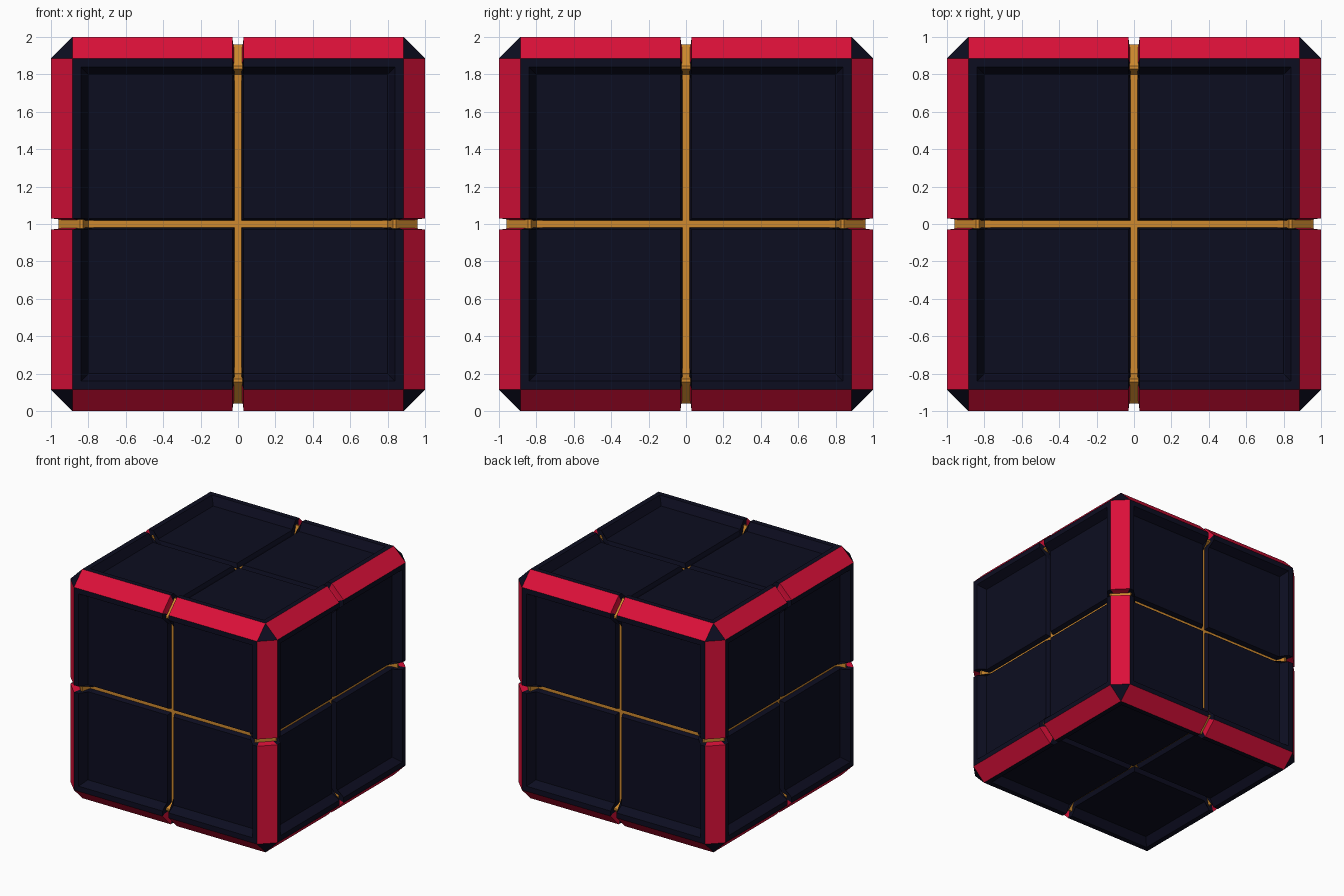
import bpy, bmesh
from itertools import permutations, product

if "Cube" in bpy.data.objects:
    bpy.data.objects.remove(bpy.data.objects["Cube"])


def material(name, rgb):
    m = bpy.data.materials.new(name)
    m.diffuse_color = (*rgb, 1)
    m.use_nodes = True
    m.node_tree.nodes["Principled BSDF"].inputs["Base Color"].default_value = m.diffuse_color
    return m


navy = material("dark navy", (0.0037, 0.004, 0.0144))
red = material("crimson", (0.71, 0.005, 0.041))
orange = material("amber", (0.63, 0.255, 0.028))

CYCLES = [(0, 1, 2), (1, 2, 0), (2, 0, 1)]


def place(order, pts):
    """Send local (u, v, w) points to the axes given by order."""
    out = []
    for p in pts:
        q = [0, 0, 0]
        for axis, val in zip(order, p):
            q[axis] = val
        out.append(q)
    return out


def shell(g, p, m, c, hp, H):
    """One octant of a chamfered cube with recessed panels: (points, material slot)."""
    faces = []
    for o in CYCLES:
        faces.append((place(o, [(g, g, hp), (p, g, hp), (p, p, hp), (g, p, hp)]), 0))   # panel
        faces.append((place(o, [(c, g, H), (c, c, H), (H, c, c), (H, g, c)]), 1))       # chamfer
    for o in permutations(range(3)):
        faces.append((place(o, [(p, g, hp), (p, p, hp), (m, m, H), (m, g, H)]), 0))     # recess slope
        faces.append((place(o, [(m, g, H), (m, m, H), (c, c, H), (c, g, H)]), 0))       # raised rim
    faces.append(([(c, c, H), (c, H, c), (H, c, c)], 0))                                # corner
    return faces


def walls(g, p, m, c, hp, H):
    """Inner sides of a block, narrowing slightly with depth."""
    n = 0.018

    def profile(d, first, us):
        half = [(first, hp - d), (p - d, hp - d), (m - d, H - d), (c - 0.41 * d, H - d)]
        ring = half + [(b, a) for a, b in reversed(half)]
        us = us + us[::-1]
        return [(u, a, b) for u, (a, b) in zip(us, ring)]

    rings = [profile(0, g, [g] * 4),
             profile(0.03, n, [n, n, 0.027, 0.027]),
             profile(0.08, n, [n, n, n, n])]
    faces = []
    for o in CYCLES:
        for r0, r1 in zip(rings, rings[1:]):
            for i in range(7):
                quad = [r0[i], r0[i + 1], r1[i + 1], r1[i]]
                faces.append((place(o, quad), 1 if i == 3 else 0))
        faces.append((place(o, rings[2] + [(n, n, n)]), 0))
    return faces


def build(name, faces, signs, mats):
    bm = bmesh.new()
    for s in signs:
        for pts, slot in faces:
            f = bm.faces.new([bm.verts.new([a * b for a, b in zip(s, p)]) for p in pts])
            f.material_index = slot
    bmesh.ops.remove_doubles(bm, verts=bm.verts, dist=1e-5)
    bmesh.ops.recalc_face_normals(bm, faces=bm.faces)
    me = bpy.data.meshes.new(name)
    bm.to_mesh(me)
    bm.free()
    for mt in mats:
        me.materials.append(mt)
    ob = bpy.data.objects.new(name, me)
    ob.location.z = 1
    bpy.context.collection.objects.link(ob)
    return ob


octants = list(product((-1, 1), repeat=3))

# Eight corner blocks
dims = (0.03, 0.80, 0.84, 0.885, 0.93, 1.0)
block_faces = shell(*dims) + walls(*dims)
for s in octants:
    label = "_".join(("left", "right")[s[0] > 0:][:1] + ("front", "back")[s[1] > 0:][:1]
                     + ("lower", "upper")[s[2] > 0:][:1])
    build(label + "_block", block_faces, [s], [navy, red])

# Glowing core seen through the gaps
core_faces = [(p, 0) for p, _ in shell(0, 0.80, 0.83, 0.845, 0.89, 0.96)]
build("core", core_faces, octants, [orange])
